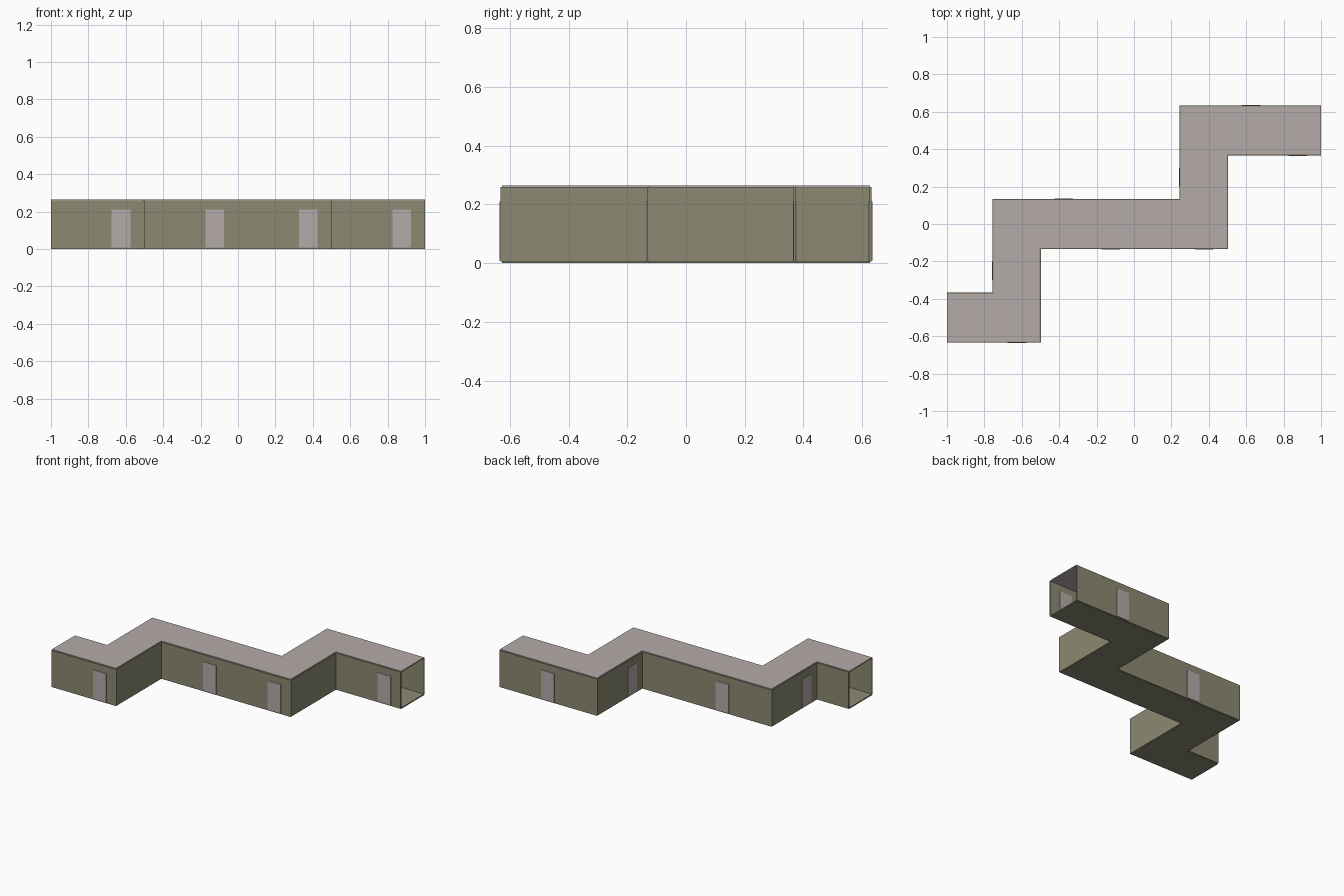
import bpy, bmesh

if "Cube" in bpy.data.objects:
    bpy.data.objects.remove(bpy.data.objects["Cube"])

def material(name, rgb):
    m = bpy.data.materials.new(name)
    m.diffuse_color = (*rgb, 1)
    m.use_nodes = True
    m.node_tree.nodes["Principled BSDF"].inputs["Base Color"].default_value = m.diffuse_color
    return m

OLIVE = material("olive wall", (0.262, 0.252, 0.168))
PINK_GREY = material("pinkish grey", (0.462, 0.407, 0.397))

def prism(name, outline, z0, z1, mat):
    """Extrude a counter-clockwise outline between two heights."""
    bm = bmesh.new()
    face = bm.faces.new([bm.verts.new((x, y, z0)) for x, y in outline])
    ext = bmesh.ops.extrude_face_region(bm, geom=[face])
    for v in ext["geom"]:
        if isinstance(v, bmesh.types.BMVert):
            v.co.z = z1
    bmesh.ops.recalc_face_normals(bm, faces=bm.faces)
    me = bpy.data.meshes.new(name)
    bm.to_mesh(me)
    bm.free()
    me.materials.append(mat)
    ob = bpy.data.objects.new(name, me)
    bpy.context.collection.objects.link(ob)
    return ob

def offset(path, d):
    """Shift a staircase path diagonally, keeping its open ends at x = +-1."""
    return [(x if abs(x) == 1 else x - d, y + d) for x, y in path]

# outer wall lines of the zigzag corridor
front = [(-1, -0.633), (-0.498, -0.633), (-0.498, -0.133),
         (0.502, -0.133), (0.502, 0.367), (1, 0.367)]
back = [(-1, -0.367), (-0.757, -0.367), (-0.757, 0.133),
        (0.243, 0.133), (0.243, 0.633), (1, 0.633)]
T = 0.008     # wall thickness
H = 0.264     # full height

# walls
prism("front_wall", front + offset(front, T)[::-1], 0.005, H - 0.005, OLIVE)
prism("back_wall", offset(back, -T) + back[::-1], 0.005, H - 0.005, OLIVE)

# floor and roof slabs, slightly inside the wall faces
slab = offset(front, 0.006) + offset(back, -0.006)[::-1]
prism("floor", slab, 0, 0.008, OLIVE)
prism("roof", slab, H - 0.008, H, PINK_GREY)

# doors: plates that show on both sides of the wall
def door(name, x, y, along_x):
    hx, hy = (0.05, T / 2 + 0.003) if along_x else (T / 2 + 0.003, 0.05)
    prism(name, [(x - hx, y - hy), (x + hx, y - hy), (x + hx, y + hy), (x - hx, y + hy)],
          0.009, 0.21, PINK_GREY)

h = T / 2
for i, (x, y) in enumerate([(-0.625, -0.633), (-0.125, -0.133), (0.375, -0.133), (0.875, 0.367)]):
    door(f"front_door_{i}", x, y + h, True)
for i, (x, y) in enumerate([(-0.375, 0.133), (0.625, 0.633)]):
    door(f"back_door_{i}", x, y - h, True)
for i, (x, y) in enumerate([(-0.757, -0.25), (0.243, 0.25)]):
    door(f"side_door_{i}", x + h, y, False)
